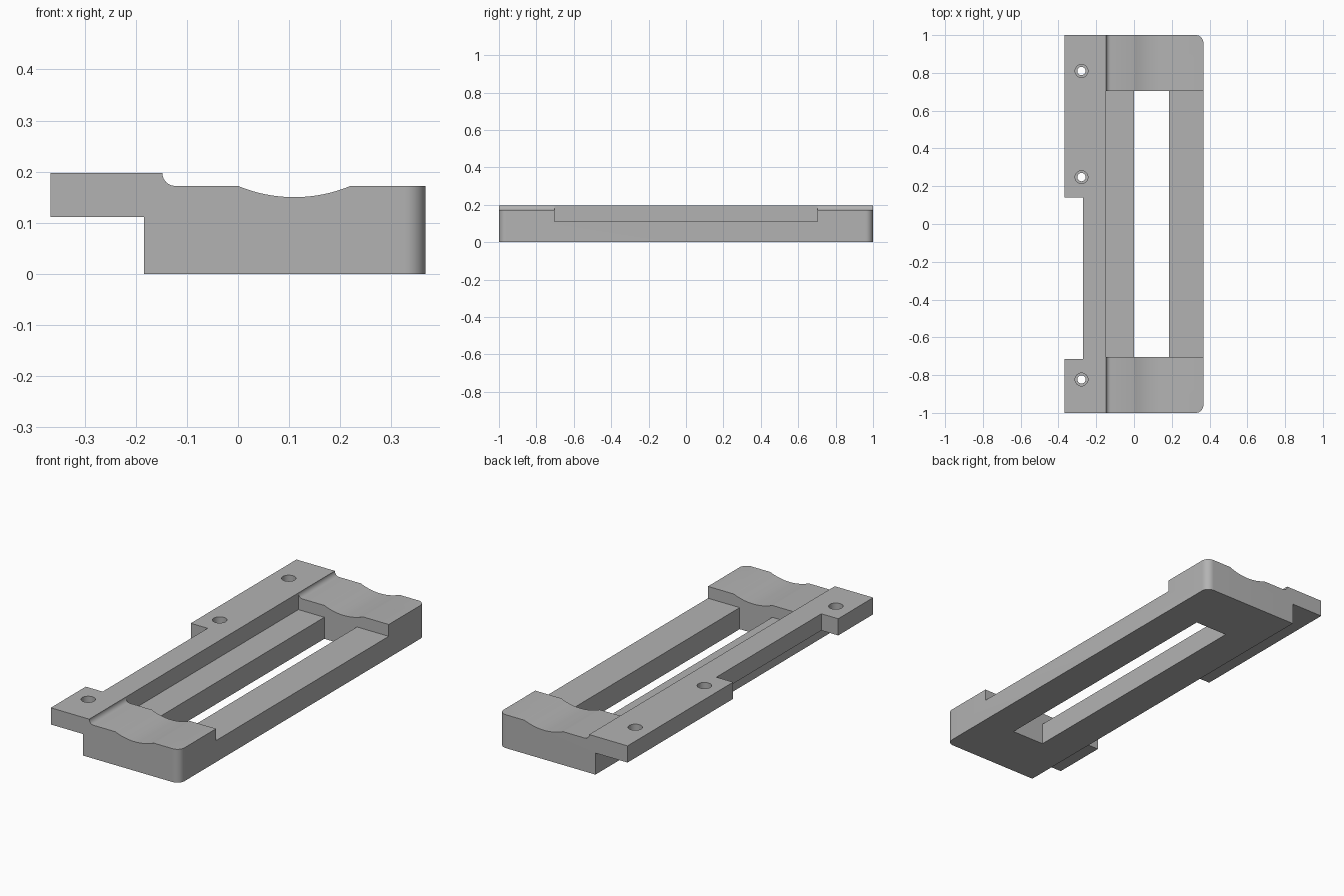
import bpy, bmesh, math
from mathutils import Vector, Matrix

if "Cube" in bpy.data.objects:
    bpy.data.objects.remove(bpy.data.objects["Cube"])

HALF_W, HALF_L = 0.367, 1.0
SHELF, DECK, TOP = 0.111, 0.172, 0.197
WALL_X, POCKET_Y = -0.148, 0.703

grey = bpy.data.materials.new("plain grey")
grey.use_nodes = True
colour = (0.45, 0.45, 0.45, 1)
grey.diffuse_color = colour
grey.node_tree.nodes["Principled BSDF"].inputs["Base Color"].default_value = colour


def make_object(name, bm):
    bmesh.ops.recalc_face_normals(bm, faces=bm.faces)
    mesh = bpy.data.meshes.new(name)
    bm.to_mesh(mesh)
    bm.free()
    mesh.materials.append(grey)
    obj = bpy.data.objects.new(name, mesh)
    bpy.context.collection.objects.link(obj)
    return obj


def arc(cx, cz, r, start, end, steps):
    angles = [math.radians(start + (end - start) * i / steps) for i in range(steps + 1)]
    return [(cx + r * math.cos(a), cz + r * math.sin(a)) for a in angles]


def box(name, low, high):
    low, high = Vector(low), Vector(high)
    bm = bmesh.new()
    bmesh.ops.create_cube(bm, size=1, matrix=Matrix.Translation((low + high) / 2)
                          @ Matrix.Diagonal((*(high - low), 1)))
    return make_object(name, bm)


def cylinder(name, x, y, r, low, high):
    bm = bmesh.new()
    bmesh.ops.create_cone(bm, cap_ends=True, segments=32, radius1=r, radius2=r,
                          depth=high - low, matrix=Matrix.Translation((x, y, (low + high) / 2)))
    return make_object(name, bm)


# Body profile with a hollow fillet beside the raised strip and a shallow cradle
fillet_r = TOP - DECK
cradle_half, cradle_depth = 0.11, 0.022
cradle_r = (cradle_half ** 2 + cradle_depth ** 2) / (2 * cradle_depth)
spread = math.degrees(math.asin(cradle_half / cradle_r))
profile = [(-HALF_W, SHELF), (-HALF_W, TOP)]
profile += arc(WALL_X + fillet_r, TOP, fillet_r, 180, 270, 8)
profile += arc(0.11, DECK - cradle_depth + cradle_r, cradle_r, 270 - spread, 270 + spread, 24)
profile += [(HALF_W, DECK), (HALF_W, 0), (-0.184, 0), (-0.184, SHELF)]

bm = bmesh.new()
face = bm.faces.new([bm.verts.new((x, -HALF_L, z)) for x, z in profile])
sweep = bmesh.ops.extrude_face_region(bm, geom=[face])
bmesh.ops.translate(bm, vec=(0, 2 * HALF_L, 0),
                    verts=[v for v in sweep["geom"] if isinstance(v, bmesh.types.BMVert)])
bmesh.ops.recalc_face_normals(bm, faces=bm.faces)
corners = [e for e in bm.edges if all(v.co.x > HALF_W - 0.001 for v in e.verts)
           and abs(e.verts[0].co.y - e.verts[1].co.y) < 0.001]
bmesh.ops.bevel(bm, geom=corners, offset=0.04, segments=10, profile=0.5, affect='EDGES')
body = make_object("bracket_body", bm)

# Long slot, lowered middle, side notch and counterbored screw holes
cutters = [
    box("slot_cutter", (0, -POCKET_Y, -0.1), (0.186, POCKET_Y, 0.3)),
    box("pocket_cutter", (WALL_X, -POCKET_Y, SHELF), (0.5, POCKET_Y, 0.3)),
    box("notch_cutter", (-0.5, -0.715, -0.1), (-0.271, 0.14, 0.3)),
]
for y in (0.81, 0.248, -0.823):
    cutters.append(cylinder("hole_cutter", -0.278, y, 0.022, 0, 0.3))
    cutters.append(cylinder("counterbore_cutter", -0.278, y, 0.034, TOP - 0.05, 0.3))
for cutter in cutters:
    mod = body.modifiers.new(cutter.name, 'BOOLEAN')
    mod.operation, mod.solver, mod.object = 'DIFFERENCE', 'EXACT', cutter

# Bake the cuts and drop the cutters
bpy.context.view_layer.update()
baked = bpy.data.meshes.new_from_object(body.evaluated_get(bpy.context.evaluated_depsgraph_get()))
body.modifiers.clear()
body.data = baked
for cutter in cutters:
    bpy.data.objects.remove(cutter)

bpy.ops.object.select_all(action='DESELECT')
body.select_set(True)
bpy.context.view_layer.objects.active = body
bpy.ops.object.shade_smooth_by_angle(angle=math.radians(30))
